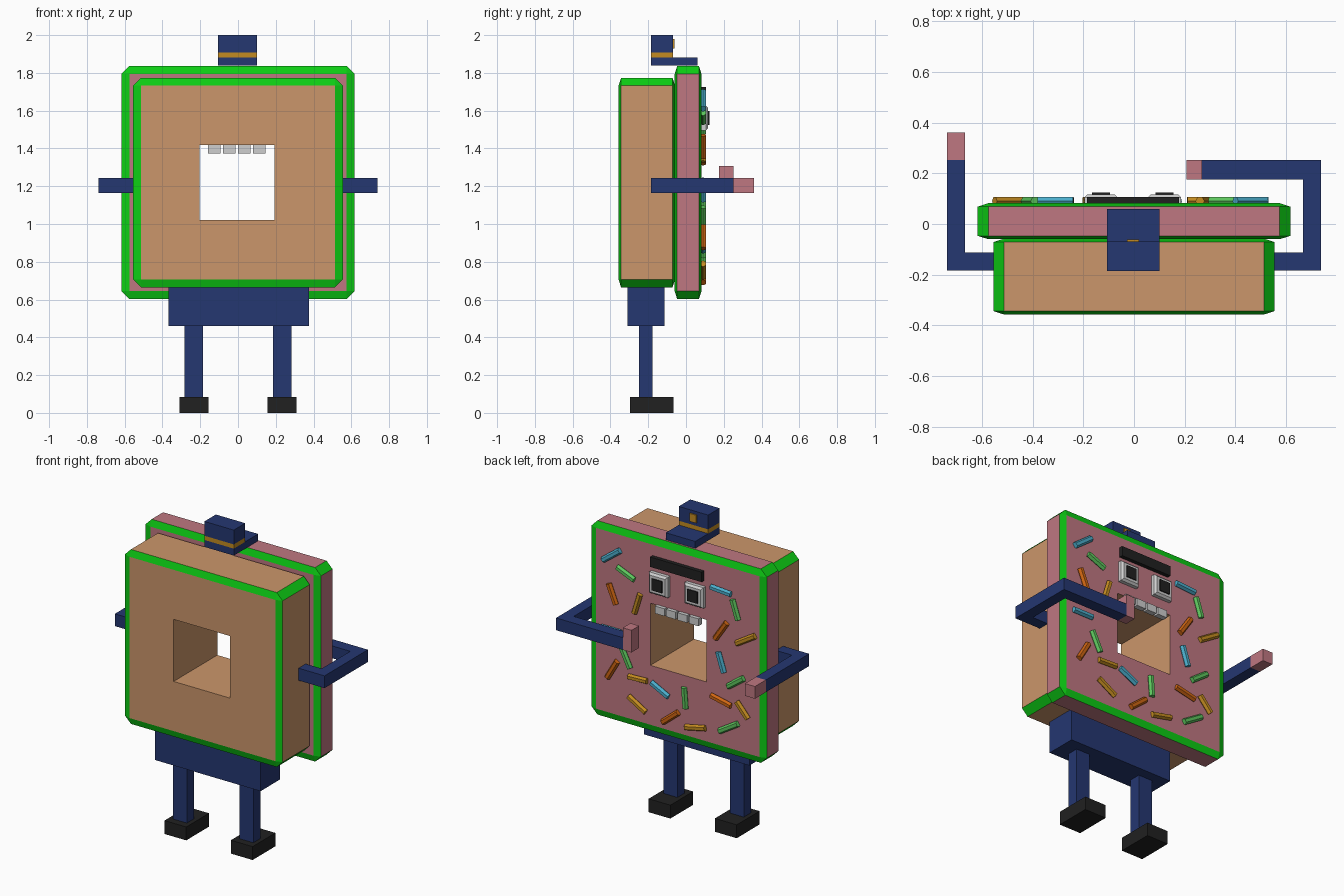
import bpy, bmesh, math
from mathutils import Vector, Matrix

if "Cube" in bpy.data.objects:
    bpy.data.objects.remove(bpy.data.objects["Cube"])


def material(name, r, g, b):
    m = bpy.data.materials.new(name)
    m.diffuse_color = (r, g, b, 1)
    m.use_nodes = True
    m.node_tree.nodes["Principled BSDF"].inputs["Base Color"].default_value = m.diffuse_color
    return m


DOUGH = material("dough tan", .60, .305, .145)
PINK = material("icing pink", .52, .185, .22)
EDGE = material("edge green", .004, .62, .007)
NAVY = material("navy cloth", .018, .038, .165)
BLACK = material("black", .015, .015, .015)
WHITE = material("off white", .62, .62, .62)
GOLD = material("gold", .55, .26, .015)
ORANGE = material("sprinkle orange", .62, .13, .006)
GREEN = material("sprinkle green", .11, .56, .11)
BLUE = material("sprinkle blue", .07, .42, .60)


def finish(name, bm, mats):
    bmesh.ops.recalc_face_normals(bm, faces=bm.faces)
    me = bpy.data.meshes.new(name)
    bm.to_mesh(me)
    bm.free()
    for m in mats:
        me.materials.append(m)
    ob = bpy.data.objects.new(name, me)
    bpy.context.collection.objects.link(ob)
    return ob


def add_box(bm, x0, x1, y0, y1, z0, z1, mat=0):
    mtx = (Matrix.Translation(((x0 + x1) / 2, (y0 + y1) / 2, (z0 + z1) / 2))
           @ Matrix.Diagonal((x1 - x0, y1 - y0, z1 - z0, 1)))
    verts = bmesh.ops.create_cube(bm, size=1, matrix=mtx)["verts"]
    for f in {f for v in verts for f in v.link_faces}:
        f.material_index = mat
    return verts


def boxes(name, mats, *specs):
    """One object from boxes: (x0, x1, y0, y1, z0, z1[, material index])."""
    bm = bmesh.new()
    for s in specs:
        add_box(bm, *s)
    return finish(name, bm, mats)


HOLE = (-.203, .193, 1.022, 1.417)   # x0, x1, z0, z1


def holed_slab(name, half, y0, y1, mat):
    """Square slab with green chamfers and a square tunnel through it."""
    squash, cz = .32, 1.219
    bm = bmesh.new()
    add_box(bm, -half, half, y0 / squash, y1 / squash, cz - half, cz + half)
    bmesh.ops.bevel(bm, geom=bm.edges[:], offset=.042, segments=1,
                    profile=.5, affect='EDGES')
    bmesh.ops.scale(bm, vec=(1, squash, 1), verts=bm.verts)
    bm.normal_update()
    for f in bm.faces:
        f.material_index = 0 if max(abs(c) for c in f.normal) > .999 else 1
    ends = [f for f in bm.faces if abs(f.normal.y) > .999]
    bmesh.ops.inset_individual(bm, faces=ends, thickness=.1)
    rims = []
    for f in ends:
        for v in f.verts:
            v.co.x = HOLE[0] if v.co.x < 0 else HOLE[1]
            v.co.z = HOLE[2] if v.co.z < cz else HOLE[3]
        rims += f.edges[:]
    bmesh.ops.delete(bm, geom=ends, context='FACES_ONLY')
    for f in bmesh.ops.bridge_loops(bm, edges=rims)["faces"]:
        f.material_index = 2
    return finish(name, bm, [mat, EDGE, DOUGH])


# Body
holed_slab("dough_block", .555, -.357, -.058, DOUGH)
holed_slab("icing_slab", .617, -.06, .082, PINK)

# Hips, legs and shoes
boxes("hips", [NAVY], (-.367, .375, -.309, -.113, .46, .675))
for side, s in (("left", -1), ("right", 1)):
    a, b = sorted((s * .185, s * .283))
    boxes(side + "_leg", [NAVY], (a, b, -.25, -.177, .08, .47))
    a, b = sorted((s * .157, s * .31))
    boxes(side + "_shoe", [BLACK], (a, b, -.296, -.067, 0, .085))

# Arms: one reaches forward, the other folds in with a raised hand
Z0, Z1 = 1.165, 1.243
boxes("left_arm", [NAVY, PINK],
      (-.667, -.52, -.184, -.112, Z0, Z1),
      (-.738, -.667, -.184, .252, Z0, Z1),
      (-.738, -.667, .252, .361, Z0, Z1, 1))
boxes("right_arm", [NAVY, PINK],
      (.52, .667, -.184, -.112, Z0, Z1),
      (.667, .738, -.184, .252, Z0, Z1),
      (.268, .667, .176, .252, Z0, Z1),
      (.207, .268, .176, .252, Z0, 1.306, 1))

# Cap with brim, band and plain badge
boxes("cap", [NAVY, GOLD],
      (-.107, .1, -.185, .06, 1.838, 1.882),
      (-.107, .1, -.185, -.07, 1.882, 1.909, 1),
      (-.107, .1, -.185, -.07, 1.909, 2.0))
boxes("cap_badge", [GOLD], (-.027, .02, -.072, -.062, 1.93, 1.98))

# Face: brow, eyes, pupils, teeth
boxes("brow", [BLACK], (-.185, .178, .075, .107, 1.662, 1.725))
for side, cx in (("left", -.13), ("right", .12)):
    bm = bmesh.new()
    add_box(bm, cx - .066, cx + .066, .075, .117, 1.496, 1.628)
    for v in bm.verts:      # slightly deeper frame edge, then chamfered front
        if v.co.y < .1:
            continue
        v.co.y = .105
    front = [f for f in bm.faces if f.calc_center_median().y > .1]
    bmesh.ops.inset_individual(bm, faces=front, thickness=.018, depth=0)
    for v in front[0].verts:
        v.co.y = .117
    finish(side + "_eye", bm, [WHITE])
    boxes(side + "_pupil", [BLACK], (cx - .036, cx + .036, .115, .124, 1.525, 1.599))
for i in range(4):
    x = -.16 + .0795 * i
    boxes(f"tooth_{i + 1}", [WHITE], (x, x + .067, .07, .105, 1.374, 1.421))

# Sprinkles: six-sided rods given by end points (x, z, x, z)
SPRINKLES = {
    "blue": (BLUE, [(.52, 1.61, .40, 1.70), (-.24, 1.64, -.38, 1.63),
                    (-.29, 1.24, -.33, 1.12), (.18, .92, .06, .86), (.53, 1.18, .39, 1.18)]),
    "green": (GREEN, [(.42, 1.59, .30, 1.54), (-.39, 1.60, -.43, 1.48), (-.36, 1.04, -.47, 1.12),
                      (-.30, .74, -.43, .82), (-.05, .95, -.06, .82), (.39, 1.09, .33, .97)]),
    "orange": (ORANGE, [(.48, 1.47, .43, 1.35), (-.35, 1.44, -.27, 1.32), (-.24, .95, -.38, .92),
                        (.10, .69, -.01, .78), (.49, .87, .42, .99)]),
    "gold": (GOLD, [(.26, 1.46, .30, 1.33), (-.42, 1.33, -.55, 1.41), (-.42, .96, -.50, .87),
                    (-.06, .70, -.20, .73), (.34, .79, .22, .72), (.34, .915, .21, .92)]),
}
for name, (mat, rods) in SPRINKLES.items():
    bm = bmesh.new()
    for x0, z0, x1, z1 in rods:
        d = Vector((x1 - x0, 0, z1 - z0))
        mtx = (Matrix.Translation(((x0 + x1) / 2, .09, (z0 + z1) / 2))
               @ d.to_track_quat('Z', 'Y').to_matrix().to_4x4())
        bmesh.ops.create_cone(bm, cap_ends=True, segments=6, radius1=.019,
                              radius2=.019, depth=d.length, matrix=mtx)
    finish(name + "_sprinkles", bm, [mat])
